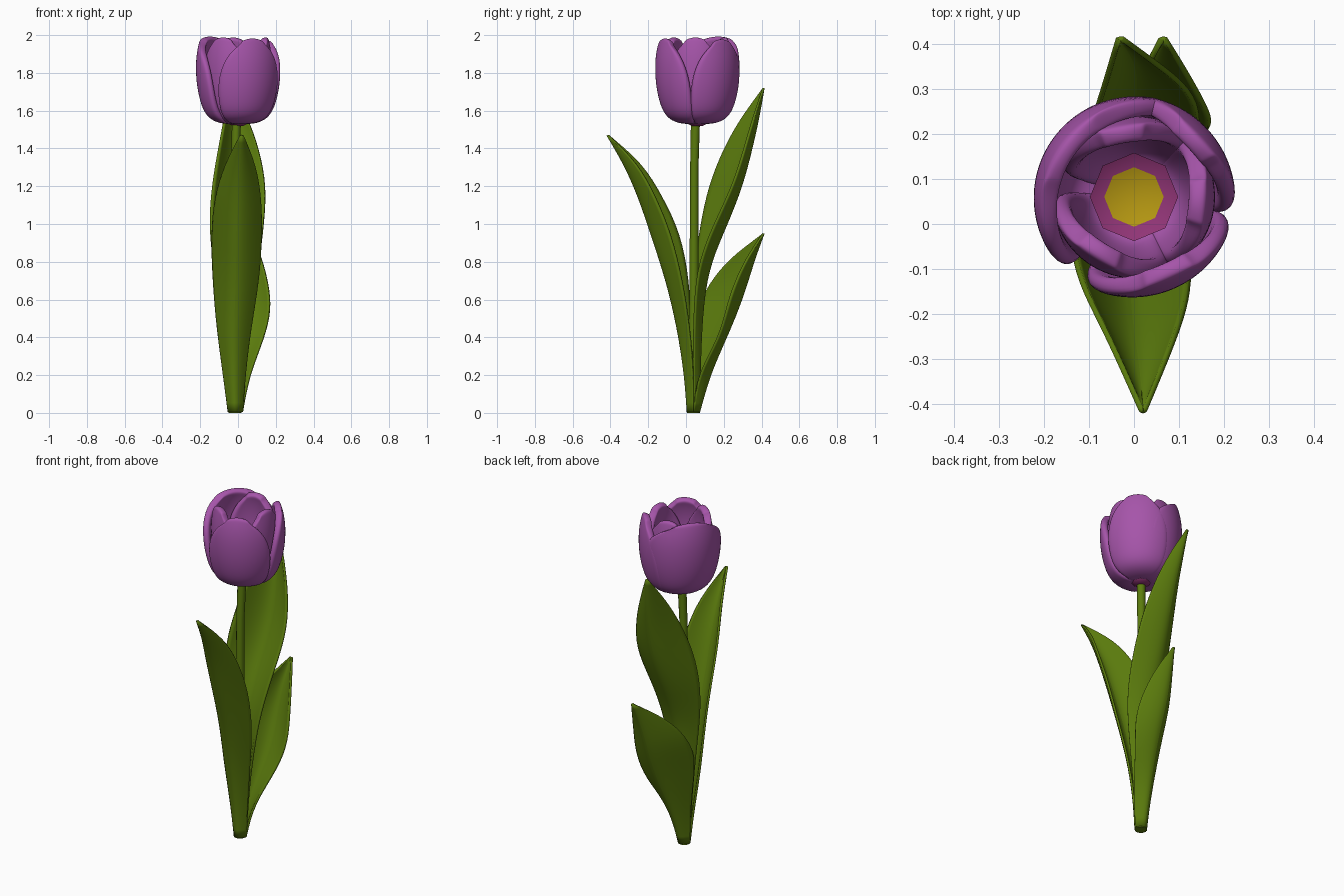
import bpy, bmesh, math

if "Cube" in bpy.data.objects:
    bpy.data.objects.remove(bpy.data.objects["Cube"])


def material(name, rgb):
    m = bpy.data.materials.new(name)
    m.diffuse_color = (*rgb, 1)
    m.use_nodes = True
    m.node_tree.nodes["Principled BSDF"].inputs["Base Color"].default_value = m.diffuse_color
    return m


PURPLE = material("petal purple", (0.38, 0.09, 0.40))
GREEN = material("leaf green", (0.105, 0.20, 0.004))
MAGENTA = material("throat magenta", (0.28, 0.035, 0.18))
YELLOW = material("centre yellow", (0.46, 0.31, 0.006))


def grid_object(name, rows, mats, closed=False, cap=False):
    """Skin a list of point rows into a smooth sheet or tube."""
    bm = bmesh.new()
    vs = [[bm.verts.new(p) for p in row] for row in rows]
    n = len(rows[0])
    for a, b in zip(vs, vs[1:]):
        for i in range(n if closed else n - 1):
            j = (i + 1) % n
            bm.faces.new((a[i], a[j], b[j], b[i]))
    if cap:
        bm.faces.new(vs[0][::-1])
        bm.faces.new(vs[-1])
    bm.normal_update()
    me = bpy.data.meshes.new(name)
    bm.to_mesh(me)
    bm.free()
    ob = bpy.data.objects.new(name, me)
    bpy.context.collection.objects.link(ob)
    for m in mats:
        me.materials.append(m)
    bpy.context.view_layer.objects.active = ob
    bpy.ops.object.select_all(action='DESELECT')
    ob.select_set(True)
    bpy.ops.object.shade_smooth_by_angle(angle=math.radians(40))
    return ob


def subdivide(ob):
    sub = ob.modifiers.new("smooth", 'SUBSURF')
    sub.levels = sub.render_levels = 2
    sub.boundary_smooth = 'PRESERVE_CORNERS'


def solidify(ob, thickness, offset):
    sol = ob.modifiers.new("thickness", 'SOLIDIFY')
    sol.thickness = thickness
    sol.offset = offset


def ring(cx, cy, z, r, n):
    return [(cx + r * math.cos(2 * math.pi * i / n),
             cy + r * math.sin(2 * math.pi * i / n), z) for i in range(n)]


def leaf(name, stations):
    """Stations: height, midrib y, left edge x and y, right edge x and y."""
    rows = []
    for z, ym, xl, yl, xr, yr in stations:
        row = []
        for k in range(-3, 4):
            t = k / 3
            x = (xl + xr) / 2 + t * (xr - xl) / 2
            edge = yl if t < 0 else yr
            row.append((x, ym + (edge - ym) * abs(t) ** 1.7, z))
        rows.append(row)
    ob = grid_object(name, rows, [GREEN])
    subdivide(ob)
    solidify(ob, 0.012, 0)


# Leaves wrapped round the foot of the stem
leaf("front_leaf", [
    (0.005, 0.008, -0.05, 0.04, 0.022, 0.04),
    (0.20, -0.005, -0.075, 0.04, 0.035, 0.04),
    (0.45, -0.045, -0.11, 0.025, 0.065, 0.02),
    (0.70, -0.105, -0.13, 0.015, 0.11, -0.02),
    (0.95, -0.19, -0.14, -0.03, 0.125, -0.08),
    (1.15, -0.255, -0.12, -0.13, 0.12, -0.165),
    (1.32, -0.33, -0.065, -0.23, 0.09, -0.255),
    (1.47, -0.415, 0.015, -0.41, 0.025, -0.41)])
leaf("tall_back_leaf", [
    (0.005, 0.07, -0.05, 0.04, 0.022, 0.04),
    (0.30, 0.075, -0.065, 0.035, 0.04, 0.04),
    (0.60, 0.09, -0.10, 0.04, 0.08, 0.045),
    (0.80, 0.13, -0.13, 0.05, 0.11, 0.07),
    (1.00, 0.22, -0.15, 0.08, 0.135, 0.15),
    (1.20, 0.30, -0.135, 0.12, 0.15, 0.25),
    (1.40, 0.35, -0.10, 0.20, 0.11, 0.31),
    (1.56, 0.385, -0.07, 0.29, 0.05, 0.355),
    (1.72, 0.41, -0.035, 0.41, -0.025, 0.41)])
leaf("short_back_leaf", [
    (0.005, 0.07, -0.05, 0.04, 0.022, 0.04),
    (0.20, 0.125, -0.06, 0.05, 0.055, 0.06),
    (0.40, 0.215, -0.085, 0.055, 0.14, 0.18),
    (0.55, 0.28, -0.10, 0.06, 0.175, 0.215),
    (0.68, 0.325, -0.09, 0.12, 0.16, 0.255),
    (0.82, 0.365, -0.03, 0.23, 0.125, 0.32),
    (0.95, 0.41, 0.06, 0.41, 0.07, 0.41)])

# Stem with thicker foot
grid_object("stem", [ring(-0.015, 0.04, 0, 0.034, 12), ring(-0.015, 0.04, 0.25, 0.032, 12),
                     ring(-0.017, 0.042, 0.6, 0.024, 12), ring(-0.015, 0.044, 1.3, 0.022, 12),
                     ring(-0.008, 0.05, 1.55, 0.024, 12)], [GREEN], True, True)

CX, CY, Z0 = 0.0, 0.06, 1.523
PROFILE = [(0, 0.03), (0.03, 0.125), (0.12, 0.176), (0.3, 0.209),
           (0.52, 0.225), (0.75, 0.223), (0.9, 0.211), (1, 0.195)]


def radius(s):
    for (s0, r0), (s1, r1) in zip(PROFILE, PROFILE[1:]):
        if s <= s1:
            return r0 + (r1 - r0) * (s - s0) / (s1 - s0)
    return PROFILE[-1][1]


def petal(name, degrees, scale, height, half_angle, blunt, thickness):
    """Thick cupped petal; a higher blunt value gives a wider tip."""
    n = 4 if half_angle < 70 else 6
    rows = []
    for s in (0, 0.03, 0.12, 0.26, 0.42, 0.58, 0.74, 0.87, 0.95, 1):
        spread = math.radians(half_angle) * max(0.3, (1 - s ** blunt) ** 0.55)
        row = []
        for k in range(-n, n + 1):
            v = k / n
            a = math.radians(degrees) + v * spread
            r = radius(s) * scale + 0.006 * v * v * s
            z = Z0 + height * (s - 0.03 * v * v * s ** 6)
            row.append((CX + r * math.cos(a), CY + r * math.sin(a), z))
        rows.append(row)
    ob = grid_object(name, rows, [PURPLE])
    solidify(ob, thickness, -1)
    subdivide(ob)


# Three outer petals (the back one is widest) and three inner petals
petal("front_outer_petal", -66, 1.0, 0.465, 57, 3.2, 0.04)
petal("right_outer_petal", 43, 1.0, 0.46, 54, 3.2, 0.04)
petal("back_outer_petal", 143, 1.0, 0.475, 85, 4.5, 0.04)
for i, ang in enumerate((-4, 100, 238)):
    petal(f"inner_petal_{i + 1}", ang, 0.81, 0.47, 62, 3.2, 0.042)

# Throat of the flower: magenta funnel with a yellow floor
throat = grid_object("flower_throat", [ring(CX, CY, 1.52, 0.03, 8), ring(CX, CY, 1.535, 0.06, 8),
                                       ring(CX, CY, 1.605, 0.098, 8), ring(CX, CY, 1.585, 0.066, 8)],
                     [MAGENTA, YELLOW], True, True)
for p in throat.data.polygons:
    if len(p.vertices) > 4 and p.center.z > 1.55:
        p.material_index = 1
